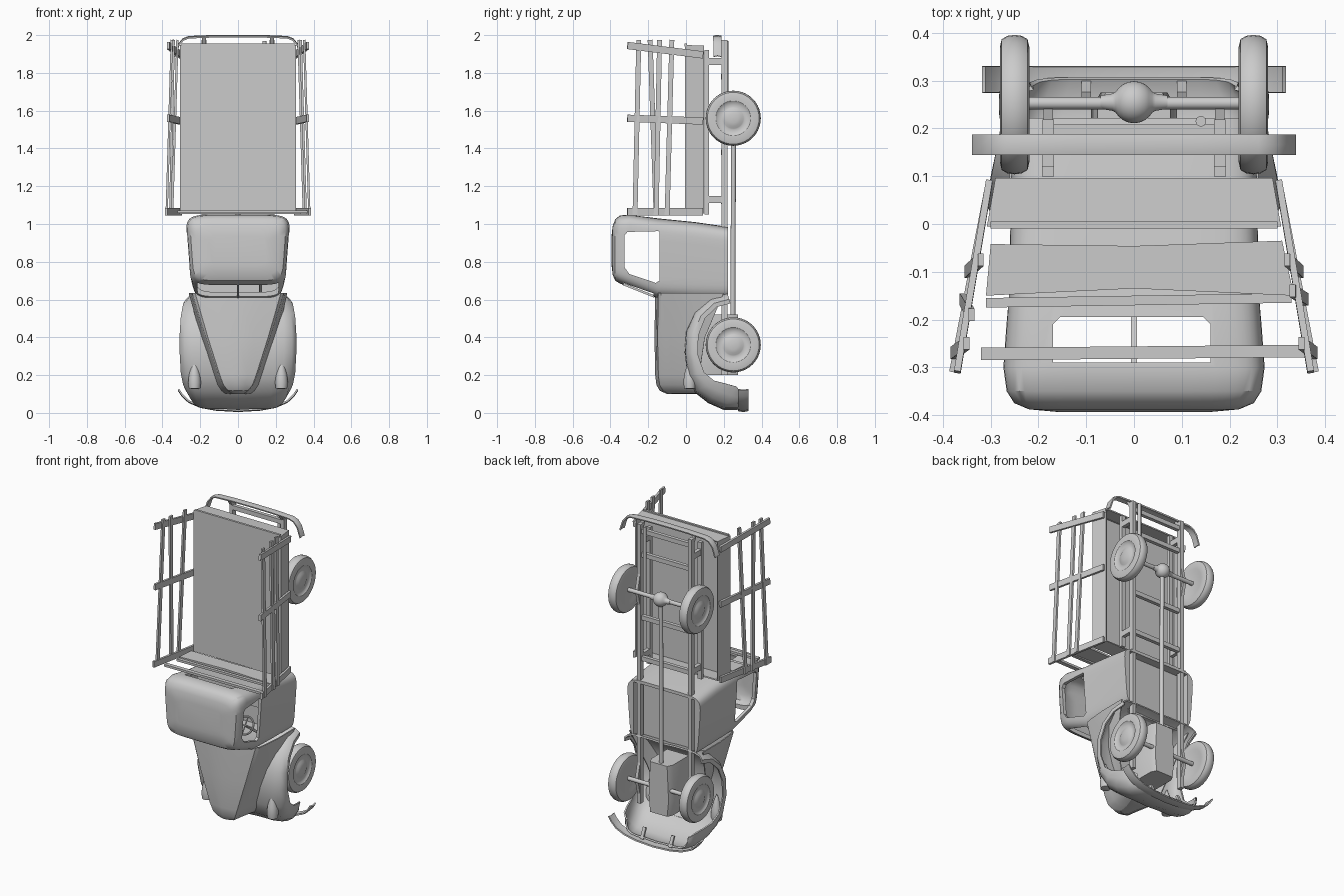
import bpy, bmesh, math
from mathutils import Vector

if "Cube" in bpy.data.objects:
    bpy.data.objects.remove(bpy.data.objects["Cube"])

GREY = bpy.data.materials.new("plain_grey")
GREY.diffuse_color = (0.6, 0.6, 0.6, 1)
GREY.use_nodes = True
GREY.node_tree.nodes["Principled BSDF"].inputs["Base Color"].default_value = GREY.diffuse_color


def finish(name, bm, smooth=35, solid=0.0):
    bmesh.ops.recalc_face_normals(bm, faces=bm.faces)
    me = bpy.data.meshes.new(name)
    bm.to_mesh(me)
    bm.free()
    ob = bpy.data.objects.new(name, me)
    bpy.context.collection.objects.link(ob)
    me.materials.append(GREY)
    bpy.ops.object.select_all(action='DESELECT')
    ob.select_set(True)
    bpy.context.view_layer.objects.active = ob
    if solid:
        m = ob.modifiers.new("thickness", 'SOLIDIFY')
        m.thickness, m.offset = solid, 0
        bpy.ops.object.modifier_apply(modifier=m.name)
    if smooth:
        bpy.ops.object.shade_smooth_by_angle(angle=math.radians(smooth))
    return ob


def loft(name, rings, closed=True, caps=True, **kw):
    bm = bmesh.new()
    vs = [[bm.verts.new(p) for p in r] for r in rings]
    n = len(rings[0])
    for a, b in zip(vs, vs[1:]):
        for i in range(n if closed else n - 1):
            j = (i + 1) % n
            bm.faces.new((a[i], a[j], b[j], b[i]))
    if caps:
        bm.faces.new(vs[0])
        bm.faces.new(vs[-1])
    return finish(name, bm, **kw)


def box(name, x, y, z):
    rings = [[(x[0], y[0], k), (x[1], y[0], k), (x[1], y[1], k), (x[0], y[1], k)] for k in z]
    return loft(name, rings, smooth=0)


def bar(name, a, b, w, d, up=(0, 1, 0)):
    """Square beam from a to b, w across and d along the up direction."""
    a, b, u = Vector(a), Vector(b), Vector(up)
    s = (b - a).normalized().cross(u).normalized() * w / 2
    u = s.cross(b - a).normalized() * d / 2
    return loft(name, [[p - s - u, p + s - u, p + s + u, p - s + u] for p in (a, b)], smooth=0)


def lathe(name, centre, axis, profile, n=32):
    """Revolve (offset, radius) pairs about an axis."""
    c, ax = Vector(centre), Vector(axis).normalized()
    u = ax.orthogonal().normalized()
    v = ax.cross(u)
    rings = [[c + ax * t + (u * math.cos(k * math.tau / n) + v * math.sin(k * math.tau / n)) * r
              for k in range(n)] for t, r in profile]
    return loft(name, rings)


def rod(name, a, b, r, n=16):
    d = Vector(b) - Vector(a)
    return lathe(name, a, d, [(0, r), (d.length, r)], n)


def cut(ob, tool):
    m = ob.modifiers.new("cut", 'BOOLEAN')
    m.operation, m.object, m.solver = 'DIFFERENCE', tool, 'EXACT'
    bpy.ops.object.select_all(action='DESELECT')
    bpy.context.view_layer.objects.active = ob
    ob.select_set(True)
    bpy.ops.object.modifier_apply(modifier=m.name)
    bpy.data.objects.remove(tool)


def spow(v, p):
    return math.copysign(abs(v) ** p, v)


# Cab: rounded sections stacked from floor to roof
SECTIONS = [(.222, .60, .985, .264), (.05, .60, 1.01, .264), (-.15, .607, 1.03, .268),
            (-.3, .665, 1.05, .277), (-.35, .685, 1.045, .27), (-.375, .70, 1.025, .255),
            (-.388, .73, .99, .225), (-.394, .78, .94, .16)]


def cab_rings(inset):
    out = []
    for y, z0, z1, hw in SECTIONS:
        ring = []
        for k in range(48):
            t = (k + .5) * math.tau / 48
            z = (z0 + z1) / 2 + ((z1 - z0) / 2 - inset) * spow(math.sin(t), .3)
            x = (hw - inset) * spow(math.cos(t), .3) * (.89 + .11 * (z - .6) / .4)
            ring.append((x, y * (1 - inset * 2.5) if y < 0 else min(y, .15 if inset else 1), z))
        out.append(ring)
    return out


cab = loft("cab", cab_rings(0))
cut(cab, loft("cab_hollow", cab_rings(.02)))
win = [(-.325, .94), (-.31, .958), (-.145, .962), (-.14, .955), (-.14, .70), (-.16, .688), (-.30, .735), (-.325, .77)]
cut(cab, loft("side_window", [[(x, y, z) for y, z in win] for x in (-.5, .5)]))
cut(cab, box("windshield", (-.215, .215), (-.33, -.172), (.5, .78)))
rear = [(-.17, -.29), (.16, -.29), (.16, -.21), (.145, -.195), (-.155, -.195), (-.17, -.21)]
cut(cab, loft("rear_window", [[(x, y, z) for x, y in rear] for z in (.97, 1.2)]))
cut(cab, box("floor_recess", (-.215, .215), (.17, .4), (.5, .965)))
cab.data.materials.clear()
cab.data.materials.append(GREY)
bpy.ops.object.shade_smooth_by_angle(angle=math.radians(35))
bar("windshield_divider", (0, -.165, .615), (0, -.335, .683), .012, .012, (0, 0, 1))
box("seat", (-.22, .22), (.02, .1), (.8, .96))
box("seat_back", (-.22, .22), (-.1, .1), (.94, .965))

# Steering wheel and column
rod("steering_column", (.12, .04, .63), (.12, -.1, .73), .008)
ax = Vector((0, -.14, .10)).normalized()
u, v = Vector((1, 0, 0)), ax.cross(Vector((1, 0, 0)))
c = Vector((.12, -.1, .73))
rings = []
for k in range(29):
    r = u * math.cos(k * math.tau / 28) + v * math.sin(k * math.tau / 28)
    rings.append([c + r * (.055 + .006 * math.cos(a * math.tau / 8)) + ax * .006 * math.sin(a * math.tau / 8)
                  for a in range(8)])
loft("steering_wheel", rings, caps=False)
for d in (u, v):
    rod("steering_spoke", c - d * .055, c + d * .055, .004, 8)

# Bonnet: creased wedge narrowing to a rounded nose, open underneath
rings = []
for z, w, top, low in [(.635, .24, -.158, .2), (.4, .168, -.162, .1), (.2, .1, -.158, .07),
                       (.15, .08, -.152, .07), (.12, .055, -.135, .07), (.104, .03, -.1, .07)]:
    half = [(.5 * w, top + .005), (.94 * w, top + .014), (w, top + .026), (w + .008, top + .08),
            (w + .025, .03), (w + .04, low)]
    half = [(min(x, .258), y) for x, y in half]
    rings.append([(-x, y, z) for x, y in reversed(half)] + [(0, top - .002, z)] + [(x, y, z) for x, y in half])
loft("bonnet", rings, closed=False, caps=False, solid=.006, smooth=28)
nose = [p for p in rings[-1]]
loft("nose_cap", [nose, [(x * .5, y * .8, z - .004) for x, y, z in nose]], smooth=40)

# Front wings and apron: crown curve, wheel arch curve and width per station
STATIONS = [(.22, .63, .235, .58, .27), (.13, .605, .16, .56, .285), (.05, .53, .10, .50, .298),
            (.005, .43, .065, .41, .304), (-.002, .32, .062, .31, .304), (.012, .2, .095, .215, .298),
            (.05, .115, .15, .17, .285), (.12, .06, .21, .155, .27), (.2, .025, .265, .14, .25),
            (.27, .025, .28, .12, .23), (.305, .04, .285, .115, .215)]
rings = []
for y, z, ay, az, w in STATIONS:
    half = []
    for x, t in [(.3, 0), (.62, .0), (.8, .06), (.93, .25), (1, .6), (.99, 1)]:
        half.append((x * w, y + (ay - y) * t, z + (az - z) * t))
    rings.append([(-a, b, d) for a, b, d in reversed(half)] + [(0, y, z - .004)] + half)
loft("front_wings", rings, closed=False, caps=False, solid=.01, smooth=50)

for s in (-1, 1):
    # Headlights
    lathe("headlight", (s * .23, .02, .13), (0, 0, 1),
          [(-.004, .012), (0, .03), (.03, .034), (.07, .03), (.12, .017), (.155, .005), (.162, .001)], 24)
    # Wheels with dished centres and hub caps
    for z in (.36, 1.56):
        lathe("wheel", (s * .25, .25, z), (s, 0, 0),
              [(-.024, .07), (-.03, .09), (-.031, .12), (-.027, .137), (-.015, .144), (0, .146), (.015, .144),
               (.027, .137), (.031, .12), (.03, .092), (.022, .082), (.02, .06), (.022, .054),
               (.028, .042), (.032, .025), (.033, .003)], 40)
        # Leaf springs
        for d in (-.15, .15):
            bar("leaf_spring", (s * .18, .235, z), (s * .18, .2, z + d), .02, .014)
    # Frame rails and bumper brackets
    bar("frame_rail", (s * .18, .203, .2), (s * .18, .203, 1.975), .024, .032)
    bar("rear_bracket", (s * .18, .19, 1.95), (s * .18, .168, 1.988), .02, .015)
    bar("front_bracket", (s * .1, .27, .09), (s * .1, .30, .025), .02, .014)
    bar("bed_sill", (s * .18, .11, 1.05), (s * .18, .11, 1.92), .026, .022)
    # Stake sides leaning outward
    for z0, z1 in [(1.065, 1.065), (1.545, 1.56), (1.895, 1.945)]:
        lean = .01 if z0 < 1.2 else 0
        bar("stake_post", (s * .303, .09, z0), (s * (.37 + lean), -.31, z1), .038, .014, (1, 0, 0))
    for y0, y1 in [(-.27, -.25), (-.158, -.19 if s < 0 else -.14), (-.1, -.075)]:
        bar("stake_slat", (s * (.332 - .17 * y0), y0, 1.045), (s * (.308 - .17 * y1), y1, 1.975), .012, .026)

# Axles, drive train
for z in (.36, 1.56):
    rod("axle", (-.24, .253, z), (.24, .253, z), .013)
lathe("differential", (0, .255, 1.56), (1, 0, 0),
      [(-.07, .014), (-.045, .018)]
      + [(-.044 * math.cos(a * math.pi / 12), .044 * math.sin(a * math.pi / 12)) for a in range(2, 11)]
      + [(.045, .018), (.07, .014)])
rod("drive_shaft", (0, .248, .48), (0, .252, 1.55), .013)
sump = [(-.09, .08), (.09, .08), (.09, .24), (.07, .275), (-.07, .275), (-.09, .24)]
loft("engine_sump", [[(x * k, y, z) for x, y in sump] for z, k in ((.2, .85), (.3, 1), (.52, .85))])
rod("tail_pipe", (.14, .215, 1.55), (.14, .215, 1.97), .011)
for z in (1.12, 1.38, 1.78, 1.93):
    box("cross_member", (-.18, .18), (.185, .208), (z - .014, z + .014))
for z in (1.13, 1.86):
    for x in (-.18, .18):
        box("bed_mount", (x - .012, x + .012), (.1, .2), (z - .018, z + .018))

# Load bed: floor with flared skirts, open underneath
top = [(-.305, 1.055), (.305, 1.055), (.305, 1.945), (-.305, 1.945)]
low = [(-.287, 1.06), (.287, 1.06), (.287, 1.94), (-.287, 1.94)]
bm = bmesh.new()
a = [bm.verts.new((x, -.003, z)) for x, z in top]
b = [bm.verts.new((x, .095, z)) for x, z in low]
bm.faces.new(a)
for i in range(4):
    j = (i + 1) % 4
    bm.faces.new((a[i], a[j], b[j], b[i]))
finish("load_bed", bm, smooth=0, solid=.01)
box("tail_lip", (-.3, .3), (-.009, .005), (1.94, 1.955))

# Headboard: flat boards at the front of the bed
bar("headboard_top", (-.32, -.272, 1.065), (.37, -.266, 1.065), .014, .026)
bar("headboard_middle", (-.31, -.165, 1.06), (.33, -.155, 1.06), .014, .02)
loft("headboard_panel", [[(-.30, -.042, z), (0, -.046, z), (.31, -.035, z), (.335, -.15, z), (0, -.135, z),
                          (-.31, -.15, z)] for z in (1.06, 1.072)], smooth=0)


def bumper(name, half, y0, y1):
    pts = [(-x, z) for x, z in reversed(half)] + half[1:]
    ym, bulge = (y0 + y1) / 2, (-.005 if half[0][1] < 1 else .005)
    loft(name, [[(x, y0, z), (x, ym, z + bulge), (x, y1, z)] for x, z in pts],
         closed=False, caps=False, solid=.009, smooth=50)


# Bumpers
bumper("front_bumper", [(0, .014), (.12, .021), (.2, .036), (.26, .062), (.295, .095), (.315, .125)], .275, .33)
bumper("rear_bumper", [(0, 1.992), (.14, 1.991), (.26, 1.986), (.29, 1.975), (.315, 1.945), (.335, 1.885)], .145, .187)
